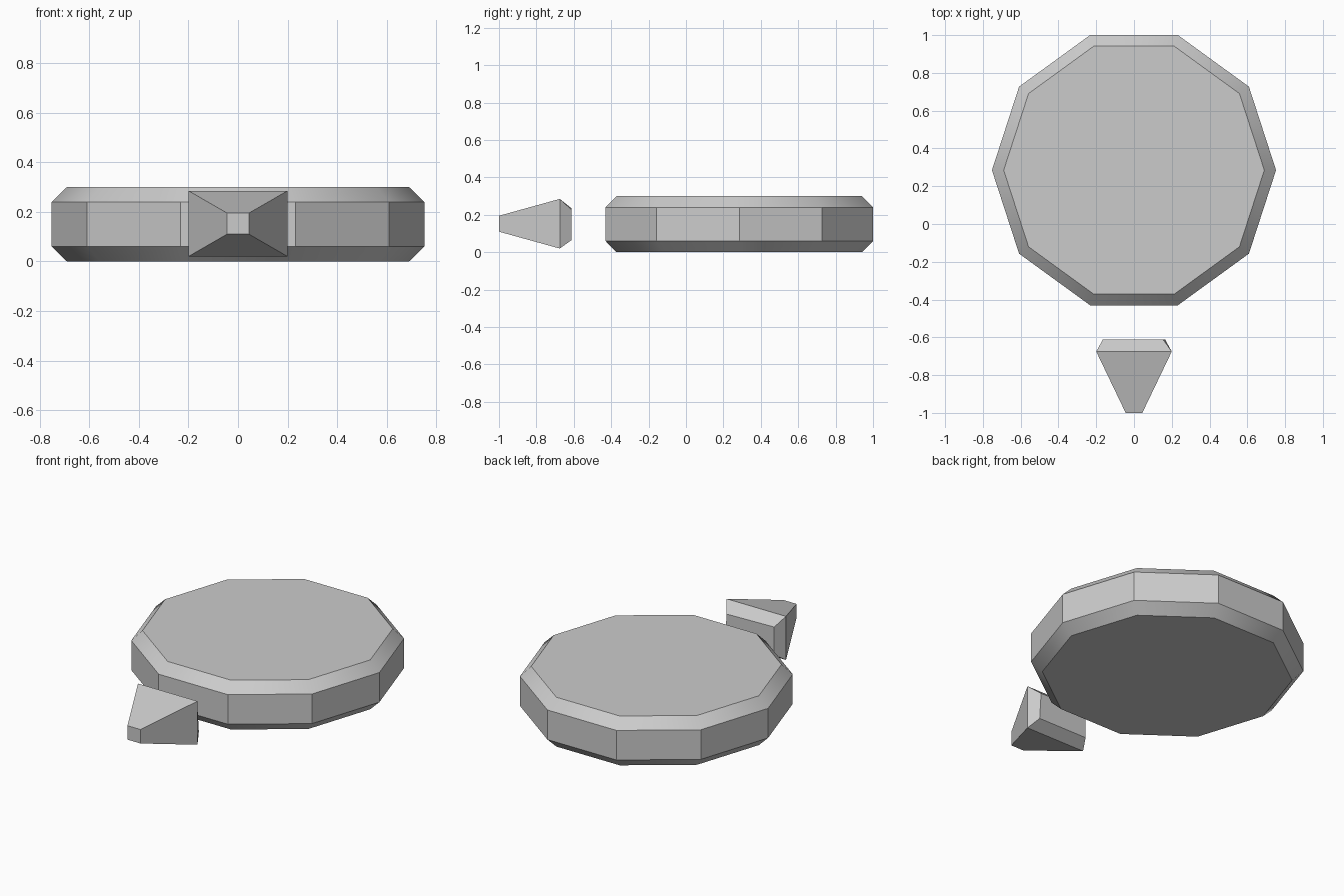
import bpy, bmesh
from math import cos, sin, radians, tau

cube = bpy.data.objects.get("Cube")
if cube:
    bpy.data.objects.remove(cube, do_unlink=True)

grey = bpy.data.materials.new("plain grey")
grey.use_nodes = True
colour = (0.6, 0.6, 0.6, 1)
grey.diffuse_color = colour
grey.node_tree.nodes["Principled BSDF"].inputs["Base Color"].default_value = colour


def loft(name, rings):
    """Skin a stack of matching rings and cap both ends."""
    bm = bmesh.new()
    loops = [[bm.verts.new(p) for p in ring] for ring in rings]
    n = len(loops[0])
    for a, b in zip(loops, loops[1:]):
        for i in range(n):
            j = (i + 1) % n
            bm.faces.new((a[i], a[j], b[j], b[i]))
    bm.faces.new(loops[0][::-1])
    bm.faces.new(loops[-1])
    bmesh.ops.recalc_face_normals(bm, faces=bm.faces)
    mesh = bpy.data.meshes.new(name)
    bm.to_mesh(mesh)
    bm.free()
    mesh.materials.append(grey)
    obj = bpy.data.objects.new(name, mesh)
    bpy.context.collection.objects.link(obj)
    return obj


# Ten-sided disc with chamfered rims
SIDES = 10
profile = [(0.69, 0), (0.752, 0.06), (0.752, 0.24), (0.69, 0.30)]
disc = loft("disc", [
    [(r * cos(tau * i / SIDES), 0.285 + r * sin(tau * i / SIDES), z)
     for i in range(SIDES)]
    for r, z in profile])

# Soft chamfers, crisp sides
bpy.ops.object.select_all(action="DESELECT")
disc.select_set(True)
bpy.context.view_layer.objects.active = disc
bpy.ops.object.shade_smooth_by_angle(angle=radians(30))


def rect(y, x, low, high):
    return [(-x, y, low), (x, y, low), (x, y, high), (-x, y, high)]


# Tapered pointer with a chamfered back; one back corner is pulled in slightly
back = rect(-0.612, 0.165, 0.065, 0.235)
back[2] = (0.155, -0.612, 0.228)
loft("pointer", [
    rect(-1, 0.044, 0.11, 0.195),
    rect(-0.675, 0.2, 0.02, 0.285),
    back])
